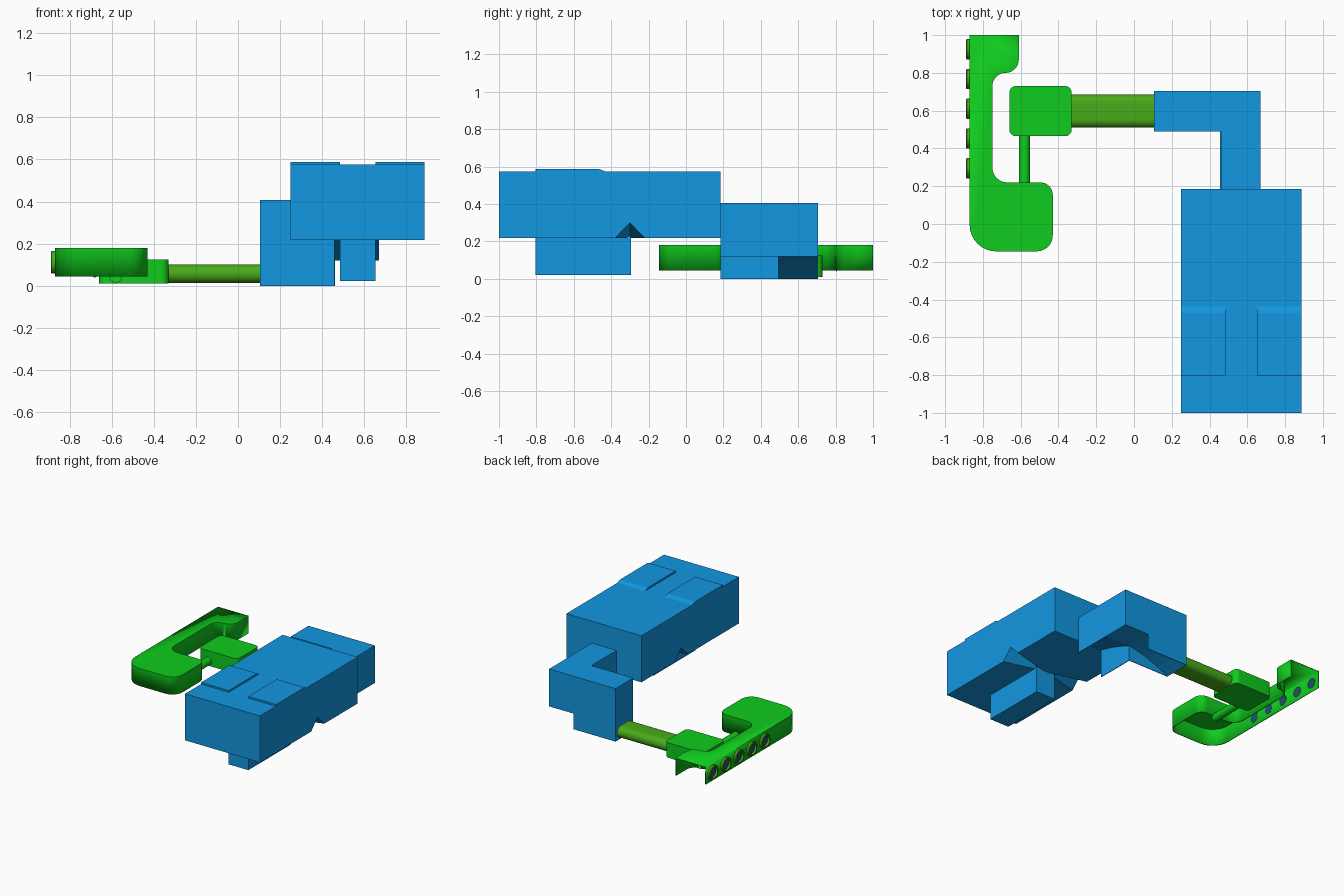
import bpy, bmesh, math
from mathutils import Vector

if "Cube" in bpy.data.objects:
    bpy.data.objects.remove(bpy.data.objects["Cube"])


def material(name, rgb):
    m = bpy.data.materials.new(name)
    m.diffuse_color = (*rgb, 1)
    m.use_nodes = True
    m.node_tree.nodes["Principled BSDF"].inputs["Base Color"].default_value = m.diffuse_color
    return m


BLUE = material("blue", (0.006, 0.31, 0.75))
GREEN = material("green", (0.005, 0.6, 0.013))
OLIVE = material("olive", (0.065, 0.41, 0.01))
SLATE = material("slate", (0.02, 0.08, 0.16))


def finish(bm, name, mat, smooth=False):
    bmesh.ops.recalc_face_normals(bm, faces=bm.faces[:])
    me = bpy.data.meshes.new(name)
    bm.to_mesh(me)
    bm.free()
    ob = bpy.data.objects.new(name, me)
    bpy.context.collection.objects.link(ob)
    if mat:
        me.materials.append(mat)
    if smooth:
        bpy.ops.object.select_all(action='DESELECT')
        ob.select_set(True)
        bpy.context.view_layer.objects.active = ob
        bpy.ops.object.shade_smooth_by_angle(angle=math.radians(35))
    return ob


def fillet(corners, n=8):
    """Round right-angled corners given as (x, y, radius)."""
    out = []
    for i, (x, y, r) in enumerate(corners):
        p = Vector((x, y))
        if r == 0:
            out.append(p)
            continue
        a = (Vector(corners[i - 1][:2]) - p).normalized()
        b = (Vector(corners[(i + 1) % len(corners)][:2]) - p).normalized()
        for k in range(n + 1):
            t = math.pi / 2 * k / n
            out.append(p + (a + b) * r - b * r * math.cos(t) - a * r * math.sin(t))
    return out


def prism(name, pts, axis, lo, hi, mat, smooth=False):
    """Extrude a 2D profile along x (profile yz), y (xz) or z (xy)."""
    def place(p, h):
        c = [p[0], p[1]]
        c.insert("xyz".index(axis), h)
        return c
    bm = bmesh.new()
    a = [bm.verts.new(place(p, lo)) for p in pts]
    b = [bm.verts.new(place(p, hi)) for p in pts]
    bm.faces.new(a)
    bm.faces.new(b)
    for i in range(len(pts)):
        j = (i + 1) % len(pts)
        bm.faces.new((a[i], a[j], b[j], b[i]))
    return finish(bm, name, mat, smooth)


def box(name, x0, x1, y0, y1, z0, z1, mat):
    return prism(name, [(x0, y0), (x1, y0), (x1, y1), (x0, y1)], "z", z0, z1, mat)


def curve_between(u0, v0, u1, v1, n=8, bow=0.015):
    """Slightly bowed slope in segments."""
    return [(u0 + (u1 - u0) * k / n,
             v0 + (v1 - v0) * k / n + bow * math.sin(math.pi * k / n)) for k in range(n + 1)]


# Hook: thin shell, open below and at its back end
outline = fillet([(-.87, 1, 0), (-.61, 1, 0), (-.61, .80, .07), (-.75, .80, .07),
                  (-.75, .22, .08), (-.43, .22, .065), (-.43, -.145, .085), (-.87, -.145, .14)])
bm = bmesh.new()
top = [bm.verts.new((p.x, p.y, .18)) for p in outline]
low = [bm.verts.new((p.x, p.y, .045)) for p in outline]
bm.faces.new(top)
for i in range(1, len(top)):
    j = (i + 1) % len(top)
    bm.faces.new((top[i], top[j], low[j], low[i]))
hook = finish(bm, "hook_shell", GREEN, True)
up = max(hook.data.polygons, key=lambda f: f.area).normal.z
solid = hook.modifiers.new("thickness", 'SOLIDIFY')
solid.thickness = .008
solid.offset = -1 if up > 0 else 1

# Five ring studs on the outer side of the hook
for i in range(5):
    y = .925 - .1575 * i
    bm = bmesh.new()
    loops = []
    for x, r in ((-.865, .054), (-.885, .054), (-.889, .049), (-.889, .040), (-.865, .036)):
        loops.append([bm.verts.new((x, y + r * math.cos(k * math.pi / 12),
                                    .112 + r * math.sin(k * math.pi / 12))) for k in range(24)])
    for p, q in zip(loops, loops[1:]):
        for k in range(24):
            m = (k + 1) % 24
            bm.faces.new((p[k], p[m], q[m], q[k]))
    finish(bm, f"stud_ring_{i + 1}", OLIVE, True)
    disc = [(y + .038 * math.cos(k * math.pi / 12),
             .112 + .038 * math.sin(k * math.pi / 12)) for k in range(24)]
    prism(f"stud_centre_{i + 1}", disc, "x", -.875, -.862, SLATE)

# Connector block, thin rod and flattened shaft
prism("connector_block", fillet([(-.66, .465, .035), (-.33, .465, .035),
                                 (-.33, .73, .035), (-.66, .73, .035)]), "z", .01, .125, GREEN, True)
rod = [(-.58 + .03 * math.cos(k * math.pi / 10), .045 + .03 * math.sin(k * math.pi / 10))
       for k in range(20)]
prism("thin_rod", rod, "y", .20, .48, GREEN, True)
prism("shaft", fillet([(.51, .014, .042), (.685, .014, .042), (.685, .10, .042), (.51, .10, .042)]),
      "x", -.34, .11, OLIVE, True)

# L-shaped arm: solid upper part with sloping undersides between thin walls
prism("arm_upper", [(.105, .49), (.46, .49), (.46, .185), (.67, .185), (.67, .705), (.105, .705)],
      "z", .22, .407, BLUE)
prism("arm_underside", [(.105, .22)] + curve_between(.105, 0, .46, .12) + [(.67, .12), (.67, .22)],
      "y", .49, .705, BLUE)
prism("leg_underside", curve_between(.185, .219, .49, .12, bow=.008) + [(.49, .22)],
      "x", .46, .67, BLUE)
box("arm_front_wall", .105, .46, .49, .495, 0, .22, BLUE)
box("arm_back_wall", .105, .46, .70, .705, 0, .22, BLUE)
box("leg_inner_wall", .455, .46, .185, .49, 0, .22, BLUE)
box("leg_outer_wall", .665, .67, .185, .49, .12, .22, BLUE)

# Main body with a tapering notch in the bottom edge of each side
body = box("main_body", .25, .887, -1, .185, .218, .575, BLUE)
for side, x in (("left", .24), ("right", .897)):
    bm = bmesh.new()
    base = [bm.verts.new((x, y, z)) for y, z in ((-.385, .215), (-.215, .215), (-.30, .303))]
    tip = bm.verts.new((.5685, -.30, .215))
    bm.faces.new(base)
    for k in range(3):
        bm.faces.new((base[k], base[(k + 1) % 3], tip))
    cutter = finish(bm, f"notch_cutter_{side}", None)
    cutter.hide_render = True
    cutter.hide_viewport = True
    cut = body.modifiers.new(f"notch_{side}", 'BOOLEAN')
    cut.operation = 'DIFFERENCE'
    cut.object = cutter

# Stem under the body
box("lower_stem", .485, .652, -.805, -.295, .022, .23, BLUE)

# Two low pads on top, sloped at the back edge
for side, x0, x1 in (("left", .25, .485), ("right", .652, .887)):
    prism(f"top_pad_{side}", [(-.805, .57), (-.805, .588), (-.47, .588), (-.455, .584), (-.435, .575), (-.435, .57)],
          "x", x0, x1, BLUE)
